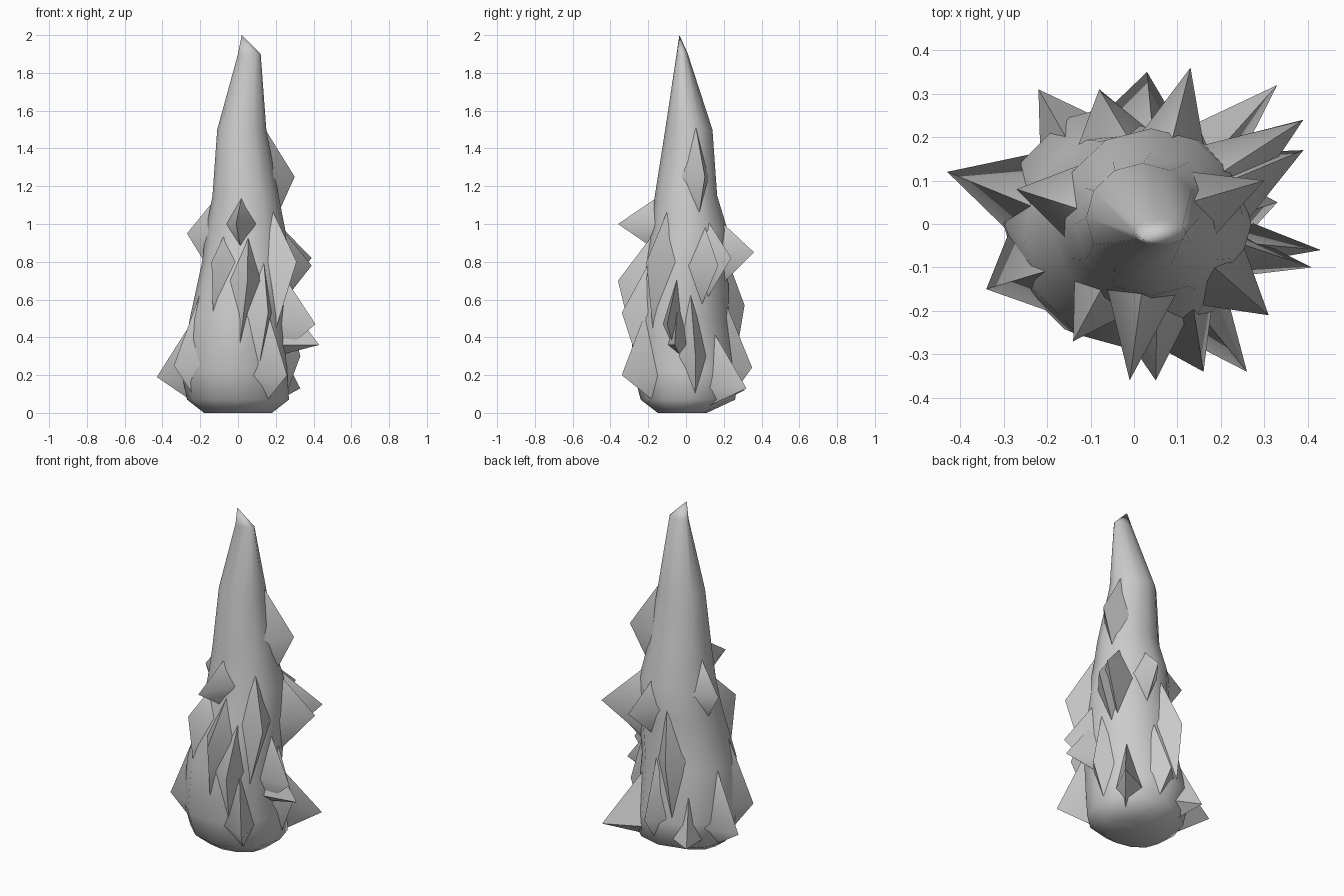
import bpy, bmesh, math

if "Cube" in bpy.data.objects:
    bpy.data.objects.remove(bpy.data.objects["Cube"])

# Spire cross-sections: z, centre x, centre y, radius x, radius y
RINGS = [(0.0, 0, -.02, .18, .13), (.07, .0, .01, .27, .25), (.22, -.02, .0, .28, .28),
         (.5, .0, -.03, .255, .26), (.8, .04, .0, .23, .22), (.97, .04, .02, .21, .2),
         (1.15, .04, .0, .175, .165), (1.5, .02, .015, .13, .125), (1.9, .06, -.02, .06, .03)]
APEX = (.02, -.035, 2.0)
SIDES = 12

# Jagged outcrops: tip x, y, z, reach up, reach down, half width in degrees
SPIKES = [(-.43, .12, .19, .32, .16, 24), (-.34, -.15, .25, .45, .2, 28),
          (-.22, .31, .12, .3, .08, 20), (-.08, .31, .57, .3, .35, 24),
          (.03, .35, .24, .35, .18, 20), (.13, .36, .85, .16, .16, 22),
          (.33, .32, .13, .3, .1, 18), (.39, .24, .82, .2, .22, 26),
          (.39, .17, .78, .22, .22, 26), (.30, .10, 1.25, .27, .2, 35),
          (.33, .05, .3, .35, .22, 20), (.43, -.06, .36, .25, .05, 13),
          (.41, -.10, .47, .25, .15, 13), (.31, -.21, .8, .28, .4, 26),
          (.26, -.34, .2, .35, .15, 20), (.16, -.34, .53, .3, .35, 22),
          (.05, -.36, .7, .25, .4, 24), (-.01, -.36, 1.0, .14, .12, 26),
          (-.14, -.27, .8, .15, .3, 22), (-.27, .08, .95, .18, .16, 30)]


def section(z):
    """Interpolated centre and radii of the spire at a height."""
    z = min(max(z, RINGS[0][0]), RINGS[-1][0])
    for a, b in zip(RINGS, RINGS[1:]):
        if z <= b[0]:
            t = (z - a[0]) / (b[0] - a[0])
            return [p + (q - p) * t for p, q in zip(a, b)]


def surface_point(z, ang, k=1.0):
    z, cx, cy, rx, ry = section(z)
    return (cx + rx * k * math.cos(ang), cy + ry * k * math.sin(ang), z)


def finish(name, bm):
    bmesh.ops.recalc_face_normals(bm, faces=bm.faces)
    me = bpy.data.meshes.new(name)
    bm.to_mesh(me)
    bm.free()
    ob = bpy.data.objects.new(name, me)
    bpy.context.collection.objects.link(ob)
    bpy.ops.object.select_all(action='DESELECT')
    ob.select_set(True)
    bpy.context.view_layer.objects.active = ob
    bpy.ops.object.shade_smooth_by_angle(angle=math.radians(60))


# Tapering spire body
bm = bmesh.new()
loops = [[bm.verts.new(surface_point(r[0], 2 * math.pi * i / SIDES)) for i in range(SIDES)]
         for r in RINGS]
for lo, hi in zip(loops, loops[1:]):
    for i in range(SIDES):
        j = (i + 1) % SIDES
        bm.faces.new((lo[i], lo[j], hi[j], hi[i]))
apex = bm.verts.new(APEX)
for i in range(SIDES):
    bm.faces.new((loops[-1][i], loops[-1][(i + 1) % SIDES], apex))
bm.faces.new(loops[0][::-1])
finish("rock_spire", bm)

# Outcrops: four-sided wedges rooted just inside the body
bm = bmesh.new()
for x, y, z, up, down, width in SPIKES:
    _, cx, cy, _, _ = section(z)
    ang, w = math.atan2(y - cy, x - cx), math.radians(width)
    base = [bm.verts.new(surface_point(h, a, .93)) for h, a in
            ((z + up, ang), (z, ang + w), (z - down, ang), (z, ang - w))]
    tip = bm.verts.new((x, y, z))
    for i in range(4):
        bm.faces.new((base[i], base[(i + 1) % 4], tip))
    bm.faces.new(base[::-1])
finish("rock_outcrops", bm)
